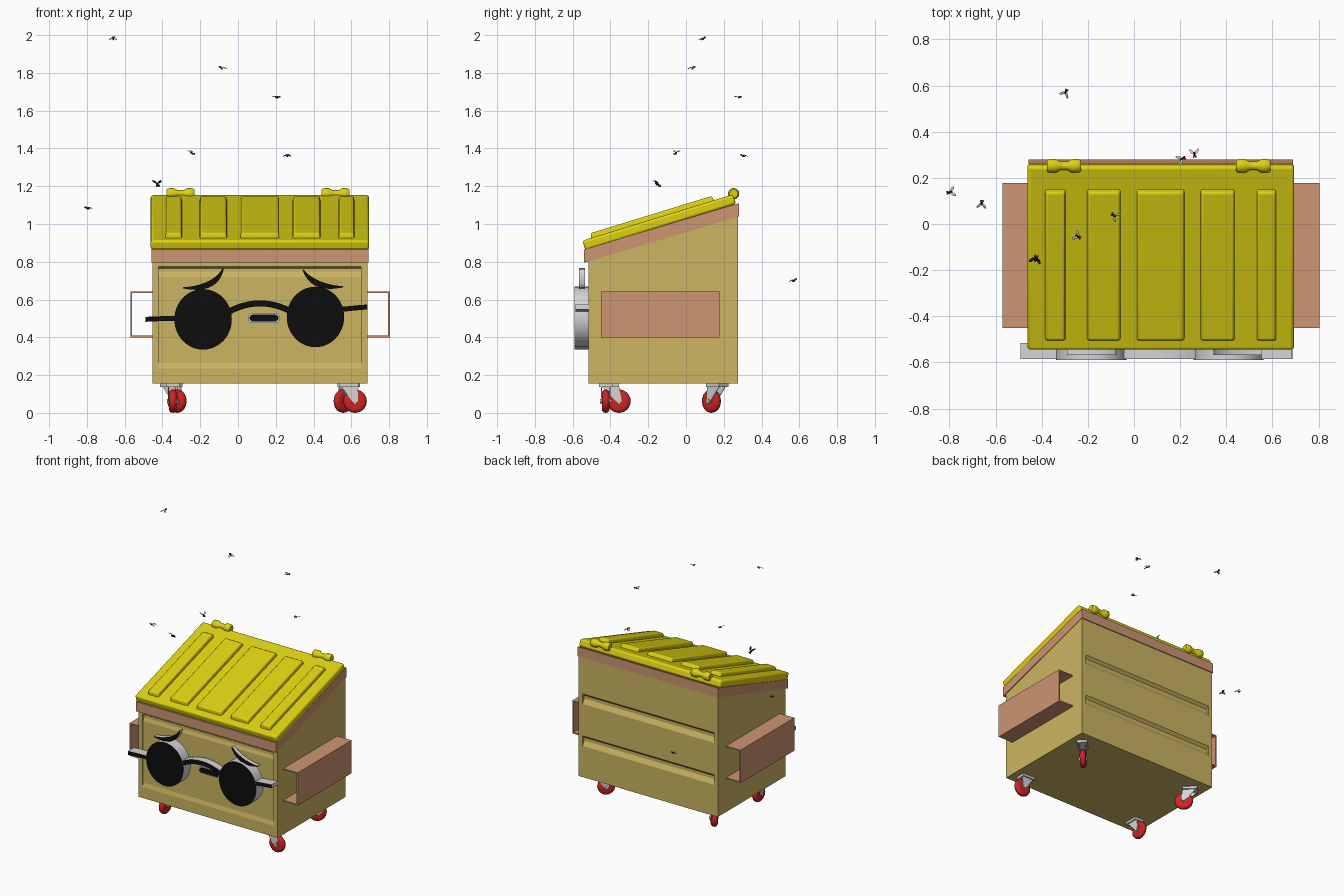
import bpy, bmesh, math, random
from mathutils import Matrix, Vector

cube = bpy.data.objects.get("Cube")
if cube:
    bpy.data.objects.remove(cube, do_unlink=True)


def material(name, r, g, b):
    m = bpy.data.materials.new(name)
    m.use_nodes = True
    m.diffuse_color = (r, g, b, 1)
    m.node_tree.nodes["Principled BSDF"].inputs["Base Color"].default_value = (r, g, b, 1)
    return m


TAN = material("tan paint", 0.6, 0.46, 0.12)
YELLOW = material("yellow plastic", 0.72, 0.64, 0.006)
SALMON = material("salmon paint", 0.61, 0.3, 0.17)
RED = material("red rubber", 0.6, 0.018, 0.018)
GREY = material("light grey metal", 0.66, 0.66, 0.66)
BLACK = material("black", 0.004, 0.004, 0.004)


def finish(name, bm, mats, rule=None, matrix=Matrix(), bevel=0, smooth=False):
    """Turn a bmesh into an object, colouring faces by a rule."""
    bmesh.ops.recalc_face_normals(bm, faces=bm.faces)
    if rule:
        for f in bm.faces:
            f.material_index = rule(f)
    mesh = bpy.data.meshes.new(name)
    bm.to_mesh(mesh)
    bm.free()
    for m in mats:
        mesh.materials.append(m)
    ob = bpy.data.objects.new(name, mesh)
    ob.matrix_world = matrix
    bpy.context.collection.objects.link(ob)
    if bevel:
        mod = ob.modifiers.new("bevel", "BEVEL")
        mod.width, mod.segments = bevel, 3
    if smooth:
        bpy.ops.object.select_all(action="DESELECT")
        ob.select_set(True)
        bpy.context.view_layer.objects.active = ob
        bpy.ops.object.shade_smooth_by_angle(angle=math.radians(40))
    return ob


def prism(name, pts, axis, a, b, mats, **kw):
    """Extrude a flat outline along x (outline in y, z) or y (outline in x, z)."""
    bm = bmesh.new()
    at = (lambda p, d: (d, p[0], p[1])) if axis == "x" else (lambda p, d: (p[0], d, p[1]))
    face = bm.faces.new([bm.verts.new(at(p, a)) for p in pts])
    new = bmesh.ops.extrude_face_region(bm, geom=[face])["geom"]
    shift = Vector((b - a, 0, 0)) if axis == "x" else Vector((0, b - a, 0))
    bmesh.ops.translate(bm, vec=shift, verts=[v for v in new if isinstance(v, bmesh.types.BMVert)])
    return finish(name, bm, mats, **kw)


def lathe(name, profile, mats, sides=24, **kw):
    """Revolve (x, radius) points about the x axis."""
    bm = bmesh.new()
    rings = [[bm.verts.new((x, r * math.cos(t), r * math.sin(t)))
              for t in (math.tau * i / sides for i in range(sides))] for x, r in profile]
    for p, q in zip(rings, rings[1:]):
        for i in range(sides):
            j = (i + 1) % sides
            bm.faces.new((p[i], p[j], q[j], q[i]))
    bm.faces.new(rings[0])
    bm.faces.new(rings[-1])
    return finish(name, bm, mats, smooth=True, **kw)


def box(x0, x1, y0, y1, z0, z1):
    bm = bmesh.new()
    size = Matrix.Diagonal((x1 - x0, y1 - y0, z1 - z0, 1))
    mid = Matrix.Translation(((x0 + x1) / 2, (y0 + y1) / 2, (z0 + z1) / 2))
    bmesh.ops.create_cube(bm, size=1, matrix=mid @ size)
    return bm


# Body: pressed centre panel between two full-depth end posts
FRONT, BACK, MID = -0.515, 0.275, 0.117
base, front_top, back_top = 0.155, 0.82, 1.06
ends = [(FRONT, base), (BACK, base), (BACK, back_top), (FRONT, front_top)]
panel = [(FRONT, base), (BACK, base)]
for z in (0.43, 0.74):
    panel += [(BACK, z - 0.045), (BACK - 0.018, z - 0.012), (BACK - 0.018, z + 0.012), (BACK, z + 0.03)]
panel += [(BACK, back_top), (FRONT, front_top), (FRONT, 0.775), (FRONT + 0.016, 0.765),
          (FRONT + 0.016, 0.745), (FRONT + 0.008, 0.72), (FRONT + 0.008, 0.265), (FRONT, 0.235)]
prism("body_panel", panel, "x", -0.42, 0.652, [TAN])
prism("body_right_end", ends, "x", -0.452, -0.42, [TAN])
prism("body_left_end", ends, "x", 0.652, 0.685, [TAN])

# Sloping rim under the lid
rim = [(-0.54, 0.795), (0.28, 1.04), (0.28, 1.11), (-0.54, 0.865)]
prism("rim", rim, "x", -0.457, 0.69, [SALMON])

# Fork pockets: open channels on both sides
for side, name in ((-1, "right_fork_pocket"), (1, "left_fork_pocket")):
    inner, outer, t = 0.565, 0.687, 0.009
    c = [(inner, 0.4), (outer, 0.4), (outer, 0.643), (inner, 0.643), (inner, 0.643 - t),
         (outer - t, 0.643 - t), (outer - t, 0.4 + t), (inner, 0.4 + t)]
    prism(name, [(MID + side * x, z) for x, z in c], "y", -0.45, 0.178, [SALMON])

# Lid, built flat in its own tilted frame starting at the front lower edge
tilt = Matrix.Translation((0, -0.54, 0.858)) @ Matrix.Rotation(math.atan(0.307), 4, "X")
finish("lid", box(-0.462, 0.694, 0.008, 0.842, 0, 0.054), [YELLOW], matrix=tilt, bevel=0.014, smooth=True)
for x0, x1 in ((-0.387, -0.295), (-0.205, -0.057), (0.01, 0.22), (0.287, 0.438), (0.53, 0.618)):
    bm = box(x0, x1, 0.05, 0.742, 0.04, 0.079)
    for v in bm.verts:
        if v.co.z > 0.06:
            v.co.x += 0.006 if v.co.x < (x0 + x1) / 2 else -0.006
            v.co.y += 0.012 if v.co.y < 0.3 else -0.012
    finish("lid_rib", bm, [YELLOW], matrix=tilt, bevel=0.008, smooth=True)

# Hinges: two knuckles joined by a narrow waist
half = [(0.074, 0.022), (0.066, 0.029), (0.035, 0.03), (0.016, 0.019)]
knuckle = [(-x, r) for x, r in half] + half[::-1]
for x in (-0.304, 0.517):
    lathe("hinge", knuckle, [YELLOW], matrix=Matrix.Translation((x, 0.252, 1.16)))


# Casters, each turned its own way
def caster(name, x, y, angle, trail):
    root = Matrix.Translation((x, y, 0)) @ Matrix.Rotation(math.radians(angle), 4, "Z")
    r = 0.062
    tyre = [(-0.019, 0.03), (-0.019, 0.05), (-0.012, 0.059), (0, r), (0.012, 0.059), (0.019, 0.05), (0.019, 0.03)]
    hub = [(-0.03, 0.012), (0.03, 0.012)]
    axle = root @ Matrix.Translation((trail, 0, r)) @ Matrix.Rotation(math.pi / 2, 4, "Z")
    lathe(name + "_wheel", tyre, [RED], matrix=axle)
    lathe(name + "_axle", hub, [GREY], sides=12, matrix=axle)
    plate = [(-0.045, 0.145), (0.05, 0.145), (trail + 0.015, 0.06), (trail, 0.046), (trail - 0.015, 0.06)]
    for s in (-0.025, 0.021):
        prism(name + "_fork", plate, "y", s, s + 0.004, [GREY], matrix=root)
    finish(name + "_mount", box(-0.05, 0.05, -0.035, 0.035, 0.138, 0.156), [GREY], matrix=root)


caster("front_left_caster", 0.587, -0.425, 0, 0.033)
caster("front_right_caster", -0.345, -0.405, 90, 0.05)
caster("back_left_caster", 0.587, 0.165, 225, 0.043)
caster("back_right_caster", -0.353, 0.165, -45, 0.043)


# Face: grey-sided shapes with black fronts
def black_front(f):
    return 1 if f.normal.y < -0.5 else 0


def stroke(name, a, b, c, width, taper, y0, y1):
    """Curved band through a quadratic path, optionally thin at the ends."""
    a, b, c = Vector(a), Vector(b), Vector(c)
    upper, lower = [], []
    for i in range(13):
        t = i / 12
        p = a * (1 - t) ** 2 + b * 2 * t * (1 - t) + c * t * t
        d = ((b - a) * (1 - t) + (c - b) * t).normalized()
        w = width * (0.2 + 0.8 * math.sin(math.pi * t) if taper else 1)
        n = Vector((-d.y, d.x)) * w
        upper.append(p + n)
        lower.append(p - n)
    prism(name, upper + lower[::-1], "y", y0, y1, [GREY, BLACK], rule=black_front)


for name, x, z in (("right_lens", -0.185, 0.495), ("left_lens", 0.41, 0.508)):
    ring = [(x + 0.152 * math.cos(math.tau * i / 48), z + 0.16 * math.sin(math.tau * i / 48)) for i in range(48)]
    prism(name, ring, "y", -0.59, -0.505, [GREY, BLACK], rule=black_front, smooth=True)
stroke("glasses_bridge", (-0.05, 0.535), (0.11, 0.622), (0.275, 0.54), 0.016, False, -0.585, -0.53)
stroke("right_temple", (-0.49, 0.495), (-0.41, 0.5), (-0.32, 0.5), 0.013, False, -0.585, -0.515)
stroke("left_temple", (0.55, 0.548), (0.61, 0.555), (0.685, 0.561), 0.013, False, -0.585, -0.515)
stroke("right_eyebrow", (-0.29, 0.662), (-0.12, 0.65), (-0.078, 0.765), 0.016, True, -0.567, -0.535)
stroke("left_eyebrow", (0.345, 0.757), (0.4, 0.655), (0.555, 0.668), 0.016, True, -0.567, -0.535)


def slot(w, h, z):
    """Rounded slot outline for the mouth."""
    return [(0.138 + s * (w - h) + h * math.sin(t * math.pi / 6) * s, z + h * math.cos(t * math.pi / 6) * s)
            for s in (1, -1) for t in range(7)]


prism("mouth_frame", slot(0.086, 0.026, 0.502), "y", -0.533, -0.5, [GREY])
prism("mouth", slot(0.077, 0.018, 0.502), "y", -0.538, -0.531, [BLACK])


# Flies: body, two red eyes and a pair of wings
def fly(name, place, size, wing_index):
    bm = bmesh.new()
    parts = [((0, 0, 0), (0.014, 0.006, 0.006), 0, 0)]
    for s in (-1, 1):
        parts.append(((0.015, s * 0.005, 0.002), (0.006, 0.005, 0.006), 1, 0))
        parts.append(((-0.011, s * 0.014, 0.008), (0.017, 0.007, 0.002), wing_index, -s * 0.6))
    for pos, scale, index, turn in parts:
        old = set(bm.faces)
        m = Matrix.Translation(pos) @ Matrix.Rotation(turn, 4, "Z") @ Matrix.Diagonal((*scale, 1))
        bmesh.ops.create_icosphere(bm, subdivisions=2, radius=1, matrix=m)
        for f in set(bm.faces) - old:
            f.material_index = index
    spin = Matrix.Rotation(random.uniform(0, math.tau), 4, "Z") @ Matrix.Rotation(random.uniform(-0.7, 0.7), 4, "Y")
    finish(name, bm, [BLACK, RED, GREY], matrix=Matrix.Translation(place) @ spin @ Matrix.Scale(size, 4), smooth=True)


random.seed(4)
swarm = [(-0.66, 0.09, 1.98), (-0.087, 0.037, 1.825), (0.208, 0.282, 1.67), (-0.245, -0.053, 1.375),
         (0.262, 0.303, 1.36), (-0.797, 0.138, 1.083), (-0.296, 0.572, 0.7)]
for place in swarm:
    fly("fly", place, 0.85, 2)
fly("dark_fly", (-0.427, -0.153, 1.21), 1.05, 0)
